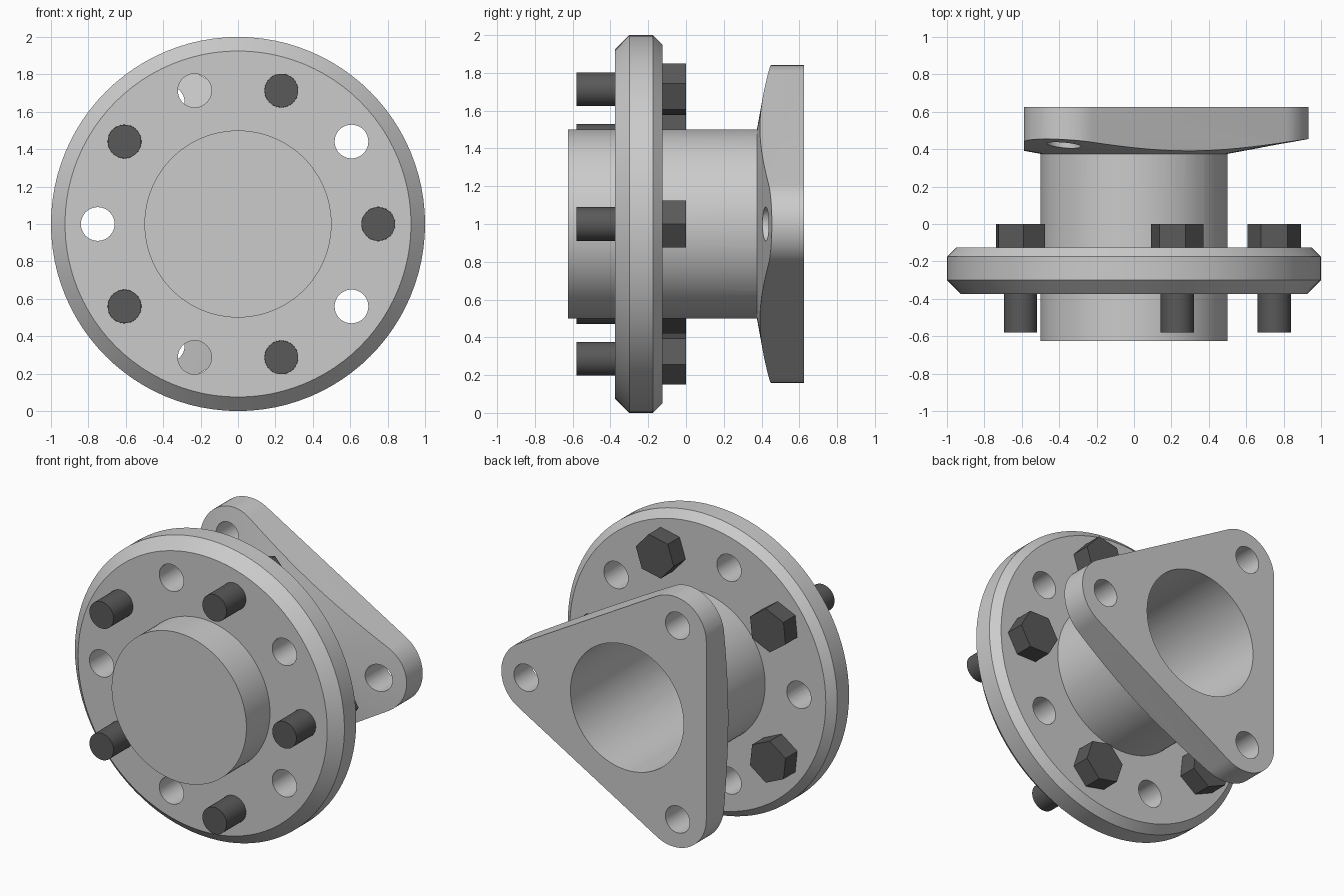
import bpy, bmesh
from math import cos, sin, pi, radians

if "Cube" in bpy.data.objects:
    bpy.data.objects.remove(bpy.data.objects["Cube"])

CZ = 1.0          # height of the main axis
BOLT_R = 0.75     # bolt circle radius


def lathe(bm, profile, segs=96, cx=0.0, cz=CZ, rot=0.0):
    """Revolve (radius, y) points about an axis parallel to y."""
    rings = []
    for r, y in profile:
        if r == 0:
            rings.append([bm.verts.new((cx, y, cz))] * segs)
        else:
            rings.append([bm.verts.new((cx + r * cos(rot + 2 * pi * i / segs), y,
                                        cz + r * sin(rot + 2 * pi * i / segs)))
                          for i in range(segs)])
    for a, b in zip(rings, rings[1:]):
        for i in range(segs):
            j = (i + 1) % segs
            quad = list(dict.fromkeys((a[i], a[j], b[j], b[i])))
            bm.faces.new(quad)


def cylinder(bm, r, y0, y1, angle=None, segs=48):
    """Capped cylinder on the axis, or on the bolt circle at an angle."""
    cx, cz = (0, CZ) if angle is None else (BOLT_R * cos(angle), CZ + BOLT_R * sin(angle))
    lathe(bm, [(0, y0), (r, y0), (r, y1), (0, y1)], segs, cx, cz, angle or 0)


def finish(name, bm):
    bmesh.ops.dissolve_limit(bm, angle_limit=0.001, verts=bm.verts, edges=bm.edges)
    bmesh.ops.recalc_face_normals(bm, faces=bm.faces)
    me = bpy.data.meshes.new(name)
    bm.to_mesh(me)
    bm.free()
    ob = bpy.data.objects.new(name, me)
    bpy.context.collection.objects.link(ob)
    return ob


def boolean(ob, other, op):
    mod = ob.modifiers.new(op, 'BOOLEAN')
    mod.operation, mod.solver, mod.object = op, 'EXACT', other
    bpy.ops.object.select_all(action='DESELECT')
    bpy.context.view_layer.objects.active = ob
    ob.select_set(True)
    bpy.ops.object.modifier_apply(modifier=mod.name)
    bpy.data.objects.remove(other)


def smooth(ob):
    bpy.ops.object.select_all(action='DESELECT')
    bpy.context.view_layer.objects.active = ob
    ob.select_set(True)
    bpy.ops.object.shade_smooth_by_angle(angle=radians(25))


# Hub and chamfered round flange, revolved as one solid
bm = bmesh.new()
lathe(bm, [(0, -.625), (.5, -.625), (.5, -.375), (.925, -.375), (1, -.30), (1, -.175),
           (.95, -.125), (.5, -.125), (.5, .5), (0, .5)])
hub = finish("flanged_hub", bm)

# Rounded triangular plate
bm = bmesh.new()
outline = []
for k in range(3):
    mid = k * 2 * pi / 3
    for i in range(25):
        a = mid - pi / 3 + i * 2 * pi / 3 / 24
        outline.append((.69 * cos(mid) + .243 * cos(a), CZ + .69 * sin(mid) + .243 * sin(a)))
face = bm.faces.new([bm.verts.new((x, .625, z)) for x, z in outline])
ext = bmesh.ops.extrude_face_region(bm, geom=[face], use_keep_orig=True)
for v in ext["geom"]:
    if isinstance(v, bmesh.types.BMVert):
        v.co.y = .3
plate = finish("triangle_plate", bm)

# Conical front of the plate
bm = bmesh.new()
lathe(bm, [(0, .357), (.4, .357), (1.1, .485), (1.1, .8), (0, .8)])
boolean(plate, finish("cone_cutter", bm), 'INTERSECT')
boolean(hub, plate, 'UNION')

# Bore, flange holes and plate holes
bm = bmesh.new()
cylinder(bm, .42, -1, 1, segs=96)
for k in range(10):
    cylinder(bm, .09, -.5, 0, k * pi / 5)
for k in range(3):
    cylinder(bm, .09, .3, .8, k * 2 * pi / 3)
boolean(hub, finish("hole_cutter", bm), 'DIFFERENCE')
smooth(hub)

# Dark hex bolts in every second flange hole
dark = bpy.data.materials.new("dark_steel")
dark.diffuse_color = (.1, .1, .1, 1)
dark.use_nodes = True
dark.node_tree.nodes["Principled BSDF"].inputs["Base Color"].default_value = dark.diffuse_color
for k in range(5):
    a = k * 2 * pi / 5
    bm = bmesh.new()
    cylinder(bm, .144, -.125, 0, a, segs=6)
    cylinder(bm, .0895, -.58, -.12, a)
    bolt = finish(f"hex_bolt_{k + 1}", bm)
    bolt.data.materials.append(dark)
    smooth(bolt)
